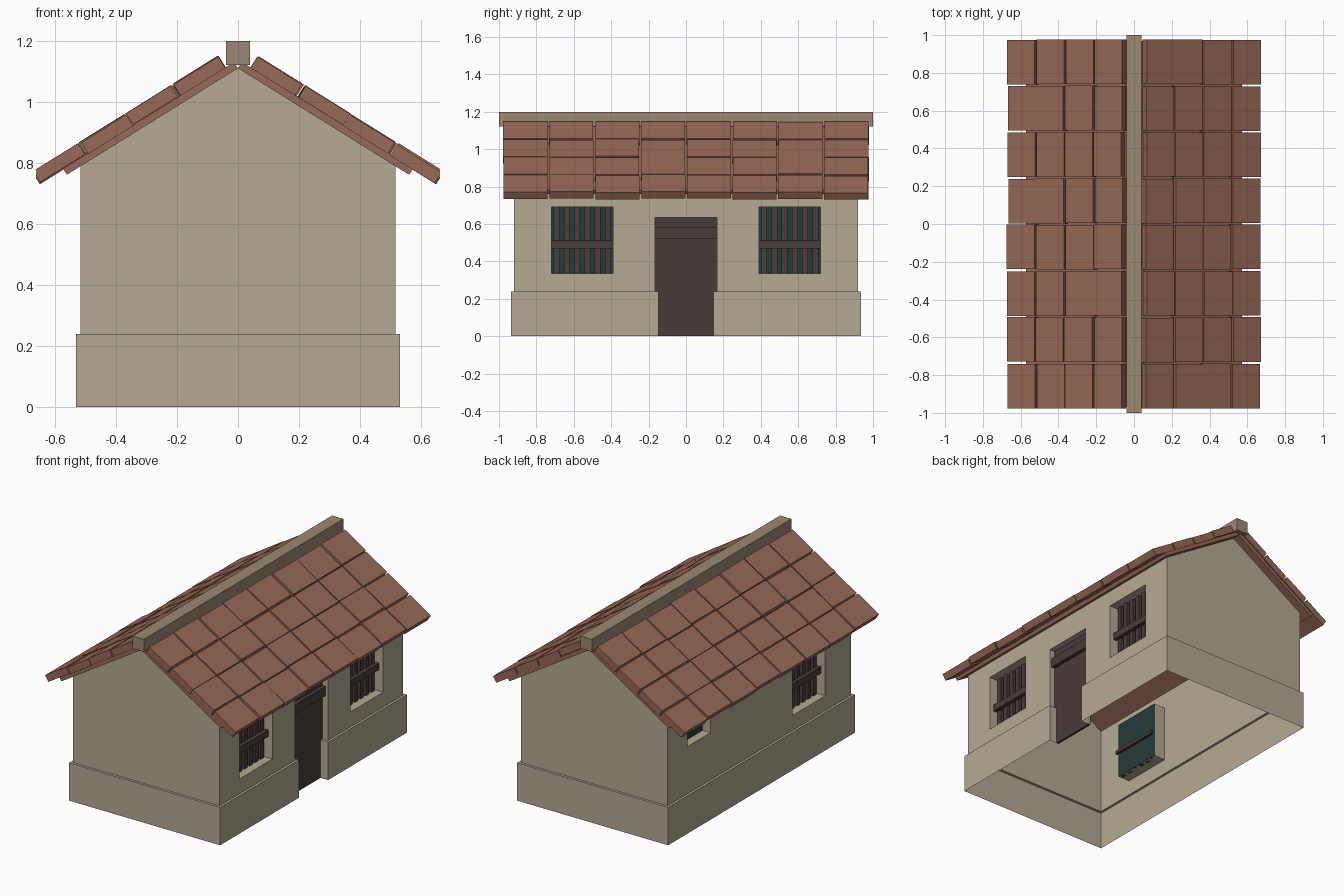
import bpy, bmesh, math, random
from mathutils import Matrix, Vector

random.seed(4)
if "Cube" in bpy.data.objects:
    bpy.data.objects.remove(bpy.data.objects["Cube"], do_unlink=True)


def material(name, hex_code):
    def linear(c):
        c /= 255
        return c / 12.92 if c <= 0.04045 else ((c + 0.055) / 1.055) ** 2.4
    rgba = [linear(c) for c in bytes.fromhex(hex_code)] + [1]
    m = bpy.data.materials.new(name)
    m.use_nodes = True
    m.diffuse_color = rgba
    m.node_tree.nodes["Principled BSDF"].inputs["Base Color"].default_value = rgba
    return m


PLASTER = material("plaster", "b5aa94")
CLAY = material("clay_red", "976a57")
STONE = material("ridge_stone", "9a8970")
WOOD = material("dark_wood", "493c38")
TEAL = material("dark_teal", "263a3a")


def finish(name, bm, *mats):
    bmesh.ops.recalc_face_normals(bm, faces=bm.faces)
    mesh = bpy.data.meshes.new(name)
    bm.to_mesh(mesh)
    bm.free()
    ob = bpy.data.objects.new(name, mesh)
    bpy.context.collection.objects.link(ob)
    for m in mats:
        mesh.materials.append(m)
    return ob


def add_box(bm, lo, hi, matrix=Matrix()):
    lo, hi = Vector(lo), Vector(hi)
    place = Matrix.Translation((lo + hi) / 2) @ Matrix.Diagonal((hi - lo).to_4d())
    bmesh.ops.create_cube(bm, size=1, matrix=matrix @ place)


def box(name, lo, hi, *mats):
    bm = bmesh.new()
    add_box(bm, lo, hi)
    return finish(name, bm, *mats)


WALL_X, WALL_Y = 0.515, 0.92
PLINTH_X, PLINTH_Y, PLINTH_Z = 0.53, 0.936, 0.24
RIDGE_Z, ANGLE = 1.11, math.radians(31.9)
EAVE_Z = RIDGE_Z - WALL_X * math.tan(ANGLE)

# Gabled shell with a stepped plinth
bm = bmesh.new()
rings = [[bm.verts.new((sx * x, sy * y, z)) for sx, sy in ((1, -1), (1, 1), (-1, 1), (-1, -1))]
         for x, y, z in ((PLINTH_X, PLINTH_Y, 0), (PLINTH_X, PLINTH_Y, PLINTH_Z),
                         (WALL_X, WALL_Y, PLINTH_Z), (WALL_X, WALL_Y, EAVE_Z))]
bm.faces.new(rings[0])
for low, high in zip(rings, rings[1:]):
    for i in range(4):
        j = (i + 1) % 4
        bm.faces.new((low[i], low[j], high[j], high[i]))
front, back = (bm.verts.new((0, s * WALL_Y, RIDGE_Z)) for s in (-1, 1))
a, b, c, d = rings[3]
for face in ((a, b, back, front), (c, d, front, back), (b, c, back), (d, a, front)):
    bm.faces.new(face)
house = finish("house_walls", bm, PLASTER)

# Openings: side, y range, z range, depth
BIG = (0.335, 0.69)
windows = [(1, -0.72, -0.39), (1, 0.39, 0.72), (-1, -0.66, -0.33)]
openings = [(s, y0, y1, *BIG, 0.08) for s, y0, y1 in windows]
openings += [(-1, 0.49, 0.72, 0.54, 0.69, 0.055),
             (1, -0.165, 0.165, PLINTH_Z, 0.635, 0.05),
             (1, -0.147, 0.147, -0.1, 0.3, 0.05)]
cutters = []
for side, y0, y1, z0, z1, depth in openings:
    xs = sorted((side * (WALL_X - depth), side * 0.7))
    cutter = box("opening_cutter", (xs[0], y0, z0), (xs[1], y1, z1))
    cutter.hide_render = True
    mod = house.modifiers.new("opening", "BOOLEAN")
    mod.operation, mod.solver, mod.object = "DIFFERENCE", "EXACT", cutter
    cutters.append(cutter)
graph = bpy.context.evaluated_depsgraph_get()
cut_mesh = bpy.data.meshes.new_from_object(house.evaluated_get(graph))
house.modifiers.clear()
house.data = cut_mesh
for cutter in cutters:
    bpy.data.objects.remove(cutter, do_unlink=True)

# Open the floor and roof, colour the window panes
cut_mesh.materials.clear()
for m in (PLASTER, TEAL):
    cut_mesh.materials.append(m)
bm = bmesh.new()
bm.from_mesh(cut_mesh)
bm.normal_update()
gone = []
for f in bm.faces:
    p, n = f.calc_center_median(), f.normal
    f.smooth = False
    pane = abs(n.x) > 0.9 and abs(p.x) < 0.48 and abs(p.y) > 0.3
    f.material_index = int(pane)
    if (n.z < -0.9 and p.z < 0.01) or 0.5 < n.z < 0.95:
        gone.append(f)
bmesh.ops.delete(bm, geom=gone, context="FACES")
bm.to_mesh(cut_mesh)
bm.free()

# Window slats and crossbars
for k, (side, y0, y1) in enumerate(windows):
    bm = bmesh.new()
    turn = Matrix.Diagonal((side, 1, 1, 1))
    pitch = (y1 - y0) / 6
    for i in range(6):
        y = y0 + pitch * (i + 0.5)
        add_box(bm, (0.437, y - 0.016, BIG[0]), (0.463, y + 0.016, BIG[1]), turn)
    add_box(bm, (0.46, y0, 0.47), (0.487, y1, 0.512), turn)
    finish(f"window_slats_{k + 1}", bm, WOOD)
side, y0, y1 = windows[2]
box("inner_window_rail", (-0.425, y0, 0.48), (-0.41, y1, 0.5), WOOD)

# Door with a raised crosspiece
bm = bmesh.new()
add_box(bm, (0.462, -0.147, 0), (0.477, 0.147, PLINTH_Z))
add_box(bm, (0.462, -0.165, PLINTH_Z), (0.477, 0.165, 0.635))
add_box(bm, (0.47, -0.165, 0.52), (0.5, 0.165, 0.58))
finish("door", bm, WOOD)

# Roof decks and rows of tiles, laid out along each slope
DECK, TILE, ROWS, COLUMNS = 0.024, 0.043, 4, 8
PITCH_X, PITCH_Y = 0.18, 1.96 / COLUMNS
for name, turn in (("left", 0), ("right", math.pi)):
    slope = (Matrix.Rotation(turn, 4, "Z") @ Matrix.Translation((0, 0, RIDGE_Z))
             @ Matrix.Rotation(ANGLE, 4, "Y"))
    bm = bmesh.new()
    add_box(bm, (0, -0.97, 0), (0.66, 0.97, DECK), slope)
    finish(f"{name}_roof_deck", bm, CLAY)
    bm = bmesh.new()
    for r in range(ROWS):
        for col in range(COLUMNS):
            x = 0.036 + r * PITCH_X + random.uniform(-0.004, 0.004)
            y = -0.98 + col * PITCH_Y + random.uniform(0.002, 0.006)
            z = DECK + random.uniform(-0.004, 0.003)
            add_box(bm, (x, y, z), (x + PITCH_X - 0.008, y + PITCH_Y - 0.009, z + TILE), slope)
    finish(f"{name}_roof_tiles", bm, CLAY)

# Ridge beam
box("ridge_beam", (-0.04, -1, 1.12), (0.04, 1, 1.2), STONE)
